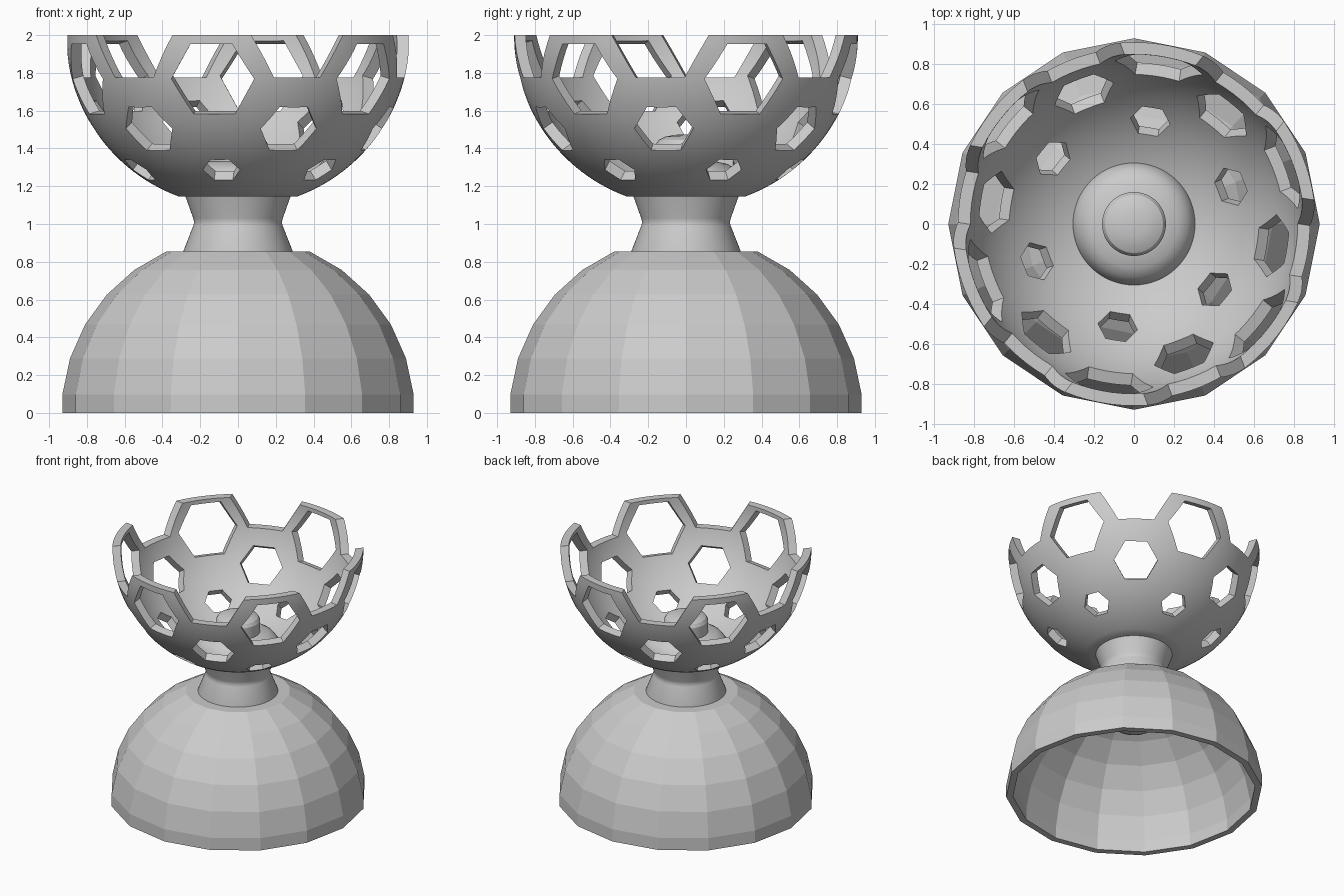
import bpy, bmesh
from math import sin, cos, pi, radians, sqrt
from mathutils import Matrix, Vector

if "Cube" in bpy.data.objects:
    bpy.data.objects.remove(bpy.data.objects["Cube"])


def lathe(name, profile, segs, smooth):
    """Revolve an (r, z) profile running from axis to axis."""
    bm = bmesh.new()
    rings = []
    for r, z in profile:
        if r == 0:
            rings.append([bm.verts.new((0, 0, z))] * segs)
        else:
            rings.append([bm.verts.new((r * cos(2 * pi * i / segs), r * sin(2 * pi * i / segs), z))
                          for i in range(segs)])
    for a, b in zip(rings, rings[1:]):
        for i in range(segs):
            j = (i + 1) % segs
            vs = list(dict.fromkeys((a[i], a[j], b[j], b[i])))
            bm.faces.new(vs)
    bmesh.ops.recalc_face_normals(bm, faces=bm.faces)
    return finish(name, bm, smooth)


def finish(name, bm, smooth=False):
    me = bpy.data.meshes.new(name)
    bm.to_mesh(me)
    bm.free()
    ob = bpy.data.objects.new(name, me)
    bpy.context.collection.objects.link(ob)
    if smooth:
        shade(ob)
    return ob


def shade(ob):
    bpy.ops.object.select_all(action='DESELECT')
    ob.select_set(True)
    bpy.context.view_layer.objects.active = ob
    bpy.ops.object.shade_smooth_by_angle(angle=radians(30))


# Faceted base dome: hollow 16-sided shell
lats = [radians(a) for a in (6, 18, 30, 42, 54, 66)]
R, RI = 0.935, 0.885
outer = [(R * cos(lats[0]), 0)] + [(R * cos(a), R * sin(a)) for a in lats]
inner = [(RI * cos(lats[0]), 0)] + [(RI * cos(a), RI * sin(a)) for a in lats]
lathe("base_dome", [(0, outer[-1][1])] + outer[::-1] + inner + [(0, inner[-1][1])], 16, False)

# Pinched neck between the two halves
lathe("neck", [(0, 0.84), (0.29, 0.84), (0.29, 0.855), (0.237, 0.99), (0.232, 1.01),
               (0.237, 1.03), (0.285, 1.165), (0, 1.165)], 64, True)

# Spindle with a rounded collar, inside the bowl and mirrored inside the dome
half = [(0.16, 1.33), (0.22, 1.318), (0.265, 1.29), (0.295, 1.25), (0.31, 1.19), (0.31, 1.16), (0, 1.16)]
tip = [(0, 1.475), (0.06, 1.472), (0.11, 1.462), (0.145, 1.445), (0.16, 1.42)]
lathe("upper_spindle", tip + half, 64, True)
lathe("lower_spindle", [(r, 2 - z) for r, z in tip + half], 64, True)

# Smooth bowl shell: lower part of a sphere centred at the rim height
BO, BI, N = 0.91, 0.85, 28


def arc(rad, r0):
    a0 = math_acos(r0 / rad)
    return [(rad * cos(a0 * (1 - i / N)), 2 - rad * sin(a0 * (1 - i / N))) for i in range(N + 1)]


def math_acos(x):
    from math import acos
    return acos(x)


out_arc, in_arc = arc(BO, 0.31), arc(BI, 0.25)
bowl = lathe("bowl", [(0, out_arc[0][1])] + out_arc + in_arc[::-1] + [(0, in_arc[0][1])], 96, False)

# Hexagonal holes: (latitude below rim, azimuth offset, hexagon radius)
bm = bmesh.new()
for lat, az0, rad in ((52, 21, 0.10), (33.5, 51, 0.158), (15.2, 21, 0.222), (0, 51, 0.26)):
    for k in range(6):
        la, az = radians(lat), radians(az0 + 60 * k)
        n = Vector((cos(la) * cos(az), cos(la) * sin(az), -sin(la)))
        u = Vector((-sin(az), cos(az), 0))
        v = n.cross(u)
        loops = []
        for d in (0.79, 1.02):
            loops.append([bm.verts.new(Vector((0, 0, 2)) + n * d
                                       + (u * cos(i * pi / 3) + v * sin(i * pi / 3)) * rad)
                          for i in range(6)])
        a, b = loops
        bm.faces.new(a[::-1])
        bm.faces.new(b)
        for i in range(6):
            j = (i + 1) % 6
            bm.faces.new((a[i], a[j], b[j], b[i]))
bmesh.ops.recalc_face_normals(bm, faces=bm.faces)
cutter = finish("hole_cutter", bm)
cutter.hide_render = True

# Cut the holes and bake the result
mod = bowl.modifiers.new("holes", 'BOOLEAN')
mod.operation = 'DIFFERENCE'
mod.solver = 'EXACT'
mod.object = cutter
deps = bpy.context.evaluated_depsgraph_get()
baked = bpy.data.meshes.new_from_object(bowl.evaluated_get(deps))
bowl.modifiers.clear()
bowl.data = baked
bpy.data.objects.remove(cutter)
shade(bowl)
